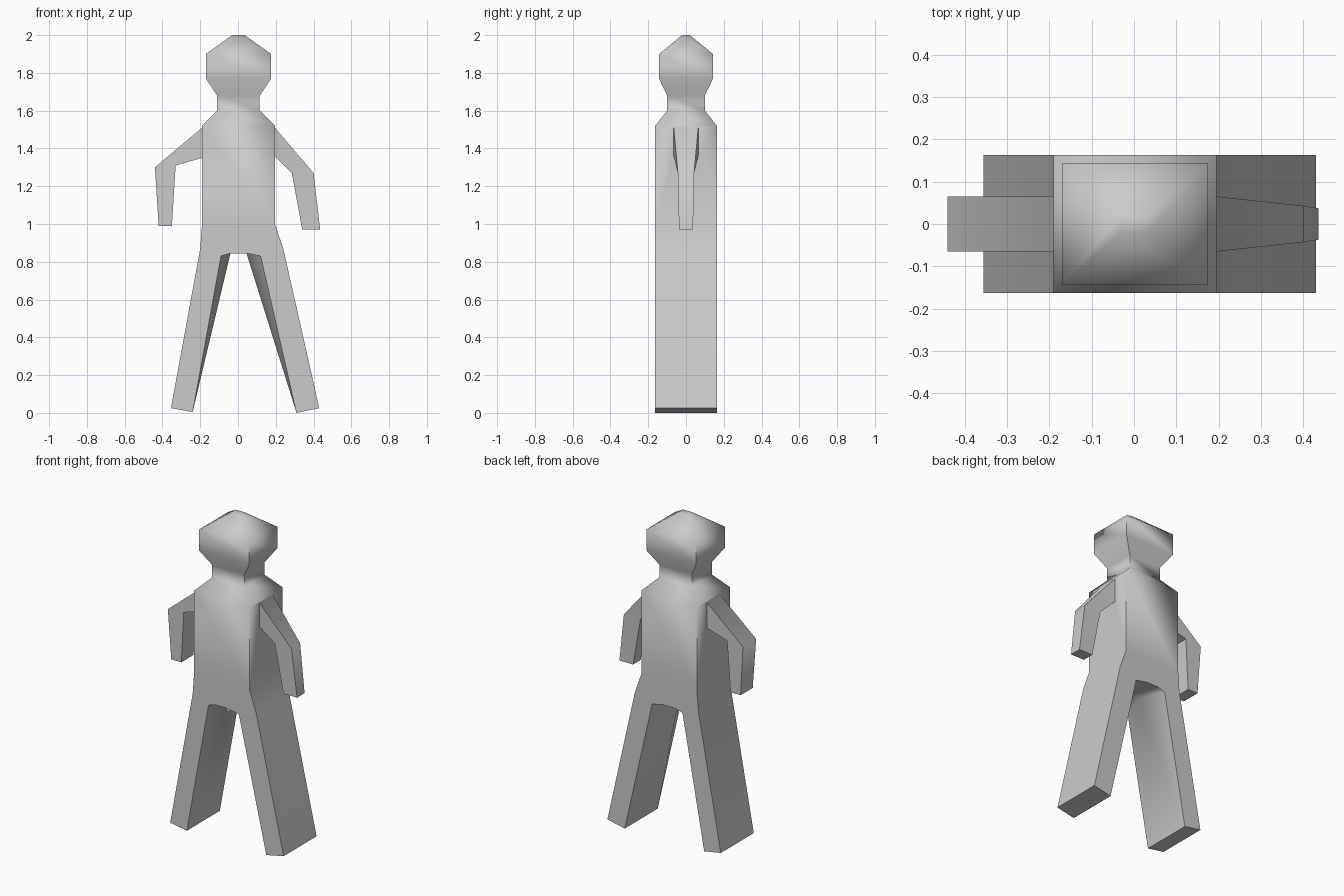
import bpy, bmesh, math

default = bpy.data.objects.get("Cube")
if default:
    bpy.data.objects.remove(default, do_unlink=True)

bm = bmesh.new()
DEPTH = 0.163


def vert(x, y, z):
    return bm.verts.new((x, y, z))


def face(*verts):
    return bm.faces.new(verts)


def ring(x0, x1, y, z):
    return [vert(x0, -y, z), vert(x1, -y, z), vert(x1, y, z), vert(x0, y, z)]


def loft(a, b, sides=range(4)):
    for i in sides:
        j = (i + 1) % 4
        face(a[i], a[j], b[j], b[i])


# Head, neck and shoulders: rectangular sections from the crown down
sections = [(-0.03, 0.035, 0.02, 2.0), (-0.17, 0.175, 0.143, 1.90),
            (-0.17, 0.175, 0.143, 1.77), (-0.11, 0.115, 0.10, 1.68),
            (-0.11, 0.115, 0.10, 1.60), (-0.19, 0.195, DEPTH, 1.52)]
rings = [ring(*s) for s in sections]
face(*rings[0])
for upper, lower in zip(rings, rings[1:]):
    loft(upper, lower)

# Torso: front and back panels, the sides are left open for the arms
shoulder = rings[-1]
hip = ring(-0.19, 0.195, DEPTH, 1.0)
loft(shoulder, hip, (0, 2))


# Arms: each section has an outer point, an inner point and a half depth
def arm(front, back, stations):
    previous = [shoulder[front], shoulder[back], hip[back], hip[front]]
    for (xo, zo), (xi, zi), y in stations:
        current = [vert(xo, -y, zo), vert(xo, y, zo),
                   vert(xi, y, zi), vert(xi, -y, zi)]
        loft(previous, current)
        previous = current
    face(*previous)


arm(0, 3, [((-0.19, 1.51), (-0.19, 1.35), 0.065),
           ((-0.44, 1.30), (-0.33, 1.31), 0.065),
           ((-0.42, 0.99), (-0.35, 0.99), 0.06)])
arm(1, 2, [((0.195, 1.51), (0.195, 1.36), 0.065),
           ((0.40, 1.27), (0.285, 1.27), 0.043),
           ((0.435, 0.97), (0.34, 0.97), 0.037)])

# Legs: thigh, foot outer, foot inner, groin and crotch points
right_leg = [(-0.20, 0.87), (-0.355, 0.025), (-0.24, 0.005), (-0.09, 0.83), (-0.04, 0.845)]
left_leg = [(0.24, 0.87), (0.43, 0.025), (0.31, 0.0), (0.12, 0.83), (0.045, 0.845)]
crotches = []
for leg, hip_pair in ((right_leg, (hip[0], hip[3])), (left_leg, (hip[1], hip[2]))):
    front, back = [[vert(x, y, z) for x, z in leg] for y in (-DEPTH, DEPTH)]
    apex = vert(leg[-1][0], 0, leg[-1][1])
    for side in (front, back):
        thigh, outer, inner, groin, crotch = side
        face(thigh, groin, inner, outer)
        face(groin, crotch, apex)
        face(groin, apex, inner)
    face(apex, front[2], back[2])
    face(hip_pair[0], hip_pair[1], back[0], front[0])
    face(front[0], back[0], back[1], front[1])
    face(front[1], back[1], back[2], front[2])
    crotches.append((front, back, apex))

# Pelvis: front and back panels and the strip between the legs
(rf, rb, ra), (lf, lb, la) = crotches
for r, l, hr, hl in ((rf, lf, hip[0], hip[1]), (rb, lb, hip[3], hip[2])):
    face(hr, hl, l[4], r[4])
    face(hr, r[4], r[3], r[0])
    face(hl, l[0], l[3], l[4])
    face(r[4], l[4], la, ra)

bmesh.ops.recalc_face_normals(bm, faces=bm.faces[:])
mesh = bpy.data.meshes.new("figure_body")
bm.to_mesh(mesh)
bm.free()
body = bpy.data.objects.new("figure_body", mesh)
bpy.context.collection.objects.link(body)

# Single plain grey
grey = bpy.data.materials.new("plain_grey")
grey.use_nodes = True
colour = (0.6, 0.6, 0.6, 1.0)
grey.diffuse_color = colour
grey.node_tree.nodes["Principled BSDF"].inputs["Base Color"].default_value = colour
mesh.materials.append(grey)

bpy.ops.object.select_all(action="DESELECT")
body.select_set(True)
bpy.context.view_layer.objects.active = body
bpy.ops.object.shade_smooth_by_angle(angle=math.radians(65))
